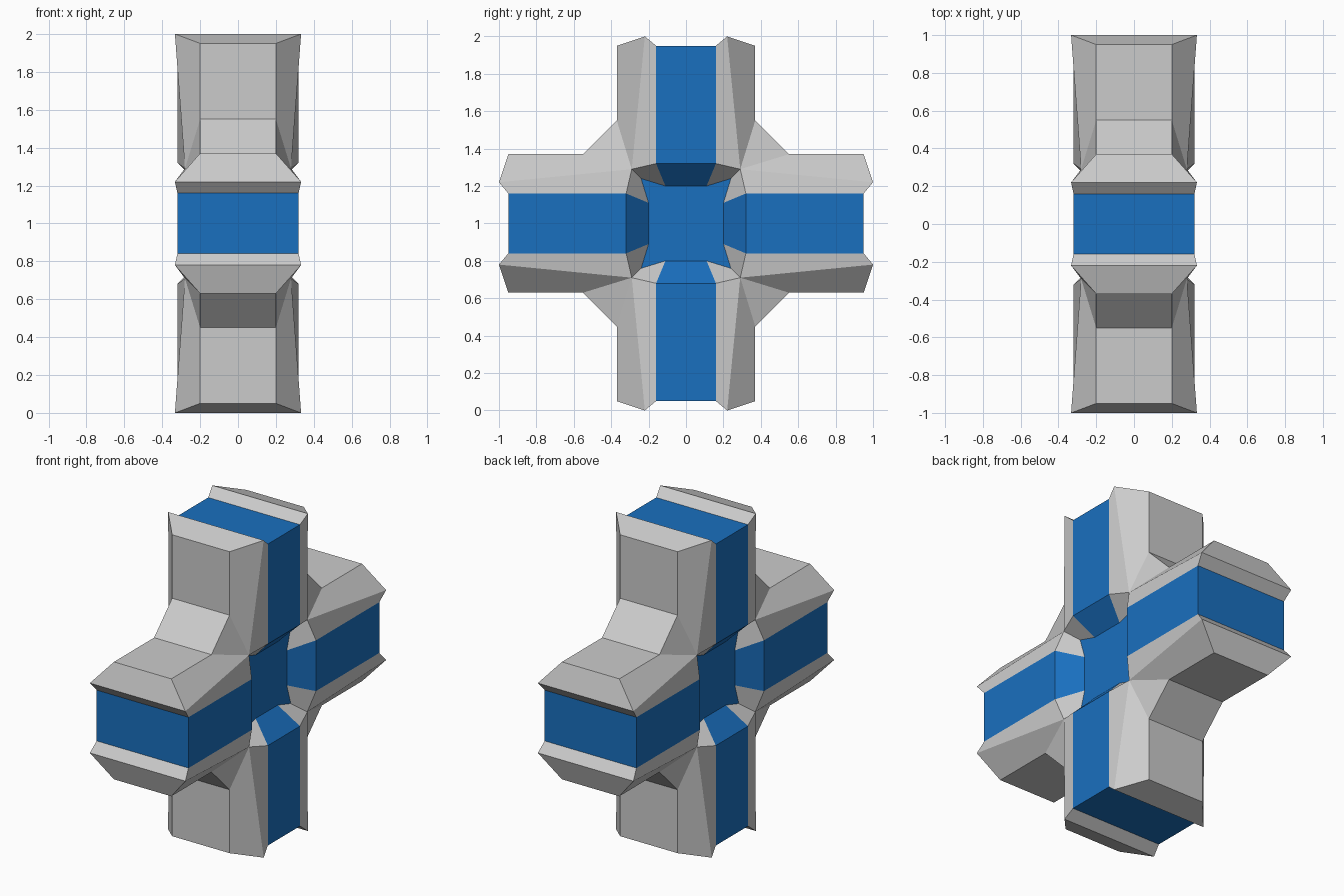
import bpy, bmesh, math
from mathutils import Vector

if "Cube" in bpy.data.objects:
    bpy.data.objects.remove(bpy.data.objects["Cube"])

# Key points of half an arm, one side: (across arm, along arm, depth in x)
P = {
    # blue inlay: end, strip, slope, sunken centre plate
    'e0': (0, .95, 0), 'e1': (.16, .95, 0), 'e2': (.16, .95, .32), 'e3': (0, .95, .32),
    's0': (0, .32, .32), 's1': (.16, .32, .32),
    'p0': (0, .20, .20), 'p1': (.11, .20, .20), 'pc': (.24, .24, .20), 'o': (0, 0, .20),
    # grey shell: raised lip, outer chamfer, inner elbow
    'l0': (.22, 1, 0), 'l1': (.22, 1, .333), 'c': (.29, .29, .28),
    'k0': (.37, .95, 0), 'k1': (.37, .95, .20),
    'b0': (.37, .55, 0), 'b1': (.37, .55, .20),
    'd0': (.46, .46, 0), 'd1': (.46, .46, .20),
}
BLUE = ["e0 e1 e2 e3", "e3 e2 s1 s0", "s0 s1 p1 p0", "o p0 p1 pc"]
GREY = ["e1 e2 l1 l0", "l0 l1 k1 k0", "k0 k1 b1 b0", "b0 b1 d1 d0",
        "b1 d1 c", "l1 k1 b1 c", "e2 l1 c s1", "s1 p1 pc c"]


def build(name, keep):
    """Repeat the half arm over four arms and both sides, keep one colour."""
    bm = bmesh.new()
    for turn in range(4):
        ca, sa = round(math.cos(turn * math.pi / 2)), round(math.sin(turn * math.pi / 2))
        for sw in (1, -1):
            for sx in (1, -1):
                for index, group in enumerate((GREY, BLUE)):
                    for names in group:
                        vs = []
                        for n in names.split():
                            w, r, x = P[n]
                            w *= sw
                            vs.append(bm.verts.new(Vector((x * sx, w * ca - r * sa,
                                                           1 + w * sa + r * ca))))
                        bm.faces.new(vs).material_index = index
    bmesh.ops.remove_doubles(bm, verts=bm.verts[:], dist=.001)
    bmesh.ops.recalc_face_normals(bm, faces=bm.faces[:])
    # merge mirrored coplanar pieces into single flat faces
    bmesh.ops.dissolve_limit(bm, angle_limit=.01, verts=bm.verts[:],
                             edges=bm.edges[:], delimit={'MATERIAL'})
    bmesh.ops.delete(bm, geom=[f for f in bm.faces if f.material_index != keep],
                     context='FACES')
    for f in bm.faces:
        f.material_index = 0
    mesh = bpy.data.meshes.new(name)
    bm.to_mesh(mesh)
    bm.free()
    obj = bpy.data.objects.new(name, mesh)
    bpy.context.collection.objects.link(obj)
    return obj


# Grey bevelled shell
build("cross_shell", 0)

# Blue bands and centre plate
inlay = build("cross_inlay", 1)
blue = bpy.data.materials.new("blue")
blue.diffuse_color = (.01, .16, .52, 1)
blue.use_nodes = True
blue.node_tree.nodes["Principled BSDF"].inputs["Base Color"].default_value = blue.diffuse_color
inlay.data.materials.append(blue)
